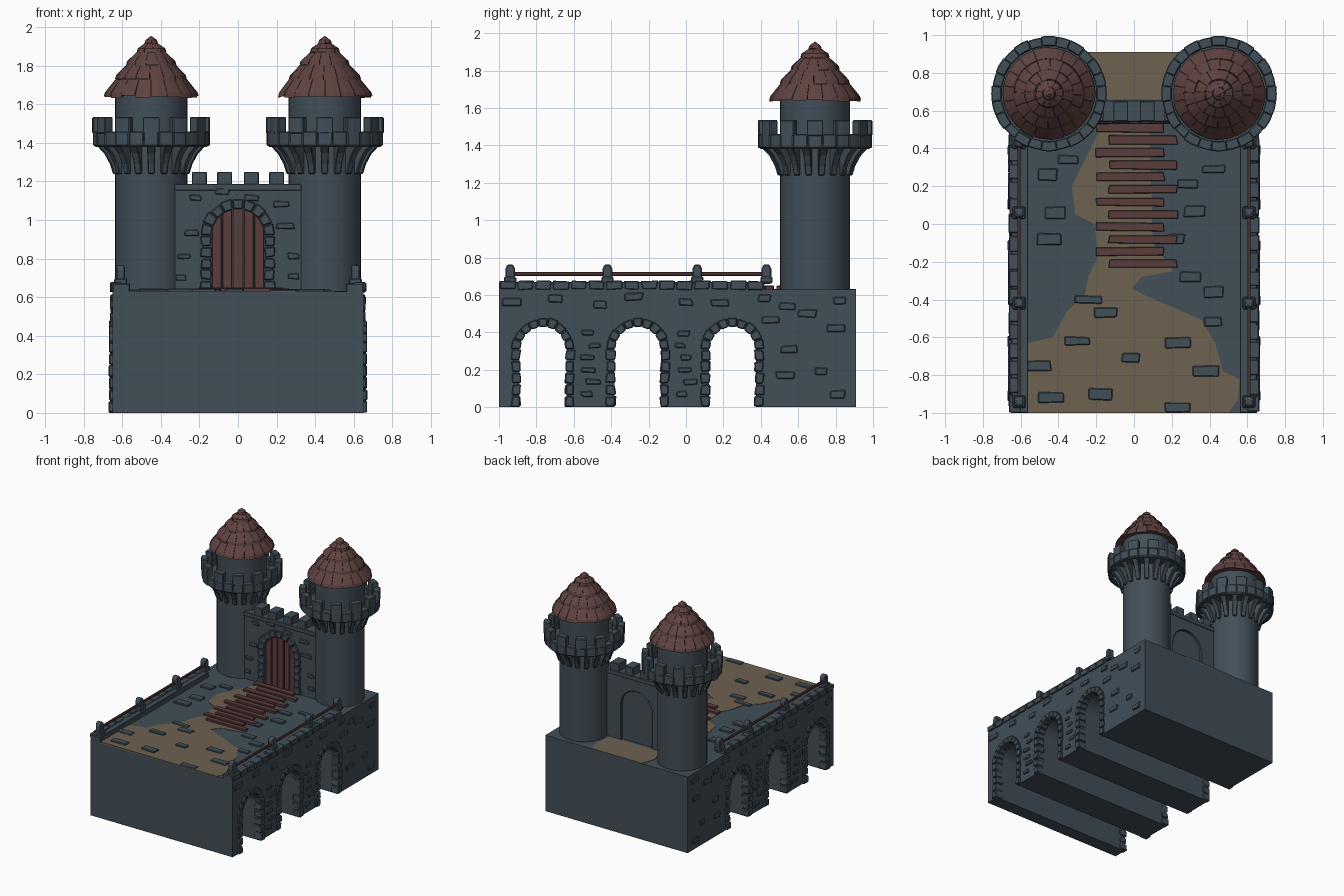
import bpy, bmesh, math, random
from mathutils import Matrix

random.seed(4)
cube = bpy.data.objects.get("Cube")
if cube:
    bpy.data.objects.remove(cube, do_unlink=True)


def material(name, rgb):
    mat = bpy.data.materials.new(name)
    mat.use_nodes = True
    colour = (*rgb, 1)
    mat.diffuse_color = colour
    mat.node_tree.nodes["Principled BSDF"].inputs["Base Color"].default_value = colour
    return mat


stone = material("slate stone", (.054, .077, .097))
sand = material("sandy path", (.155, .122, .082))
tile = material("red brown tile", (.115, .056, .052))
wood = material("dark red wood", (.105, .047, .044))


def finish(name, bm, mat, bevel=0, smooth=False):
    """Turn a bmesh into a named, coloured object."""
    bmesh.ops.recalc_face_normals(bm, faces=bm.faces)
    mesh = bpy.data.meshes.new(name)
    bm.to_mesh(mesh)
    bm.free()
    mesh.materials.append(mat)
    obj = bpy.data.objects.new(name, mesh)
    bpy.context.collection.objects.link(obj)
    if bevel:
        mod = obj.modifiers.new("worn edges", 'BEVEL')
        mod.width, mod.segments = bevel, 1
    if smooth:
        bpy.ops.object.select_all(action='DESELECT')
        obj.select_set(True)
        bpy.context.view_layer.objects.active = obj
        bpy.ops.object.shade_smooth_by_angle()
    return obj


# Frames turn (u, v, depth) into model space
def facing_side(sign):
    return lambda u, v, w: (sign * w, u, v)


def facing_front(u, v, w):
    return (u, w, v)


def facing_up(u, v, w):
    return (u, v, w)


def prism(bm, outline, near, far, frame):
    a = [bm.verts.new(frame(u, v, near)) for u, v in outline]
    b = [bm.verts.new(frame(u, v, far)) for u, v in outline]
    bm.faces.new(a)
    bm.faces.new(b[::-1])
    for i in range(len(a)):
        j = (i + 1) % len(a)
        bm.faces.new((a[i], b[i], b[j], a[j]))


def rect(u, v, width, height):
    w, h = width / 2, height / 2
    return [(u - w, v - h), (u + w, v - h), (u + w, v + h), (u - w, v + h)]


def rough_brick(bm, u, v, width, height, near, far, frame):
    outline = [(a + random.uniform(-.006, .006), b + random.uniform(-.004, .004))
               for a, b in rect(u, v, width, height)]
    prism(bm, outline, near, far + random.uniform(-.003, .003), frame)


def arch_outline(centre, radius, base, spring, steps=14):
    arc = [(centre - radius * math.cos(math.pi * i / steps),
            spring + radius * math.sin(math.pi * i / steps)) for i in range(steps + 1)]
    return [(centre - radius, base)] + arc + [(centre + radius, base)]


def arch_stones(bm, centre, inner, outer, base, spring, near, far, frame, legs, wedges):
    """Blocks up both legs and wedges round the top of an opening."""
    mid, thick, tall = (inner + outer) / 2, outer - inner, (spring - base) / legs
    for i in range(legs):
        for side in (-1, 1):
            rough_brick(bm, centre + side * mid, base + tall * (i + .5),
                        thick, tall - .008, near, far, frame)
    for i in range(wedges):
        a, b = (math.pi * (i + k) / wedges for k in (.04, .96))
        rim = outer + random.uniform(-.005, .005)
        prism(bm, [(centre + r * math.cos(t), spring + r * math.sin(t))
                   for r, t in ((inner, a), (rim, a), (rim, b), (inner, b))], near, far, frame)


def sector(bm, profile, start, end, centre, steps=2):
    """Sweep a (radius, height) profile round a vertical axis."""
    rings = []
    for i in range(steps + 1):
        t = start + (end - start) * i / steps
        rings.append([bm.verts.new((centre[0] + r * math.cos(t),
                                    centre[1] + r * math.sin(t), z)) for r, z in profile])
    for a, b in zip(rings, rings[1:]):
        for i in range(len(profile)):
            j = (i + 1) % len(profile)
            bm.faces.new((a[i], a[j], b[j], b[i]))
    bm.faces.new(rings[0])
    bm.faces.new(rings[-1][::-1])


def cone(bm, low, high, bottom, top, centre, segments=40):
    place = Matrix.Translation((*centre, (bottom + top) / 2))
    bmesh.ops.create_cone(bm, cap_ends=True, segments=segments, radius1=low,
                          radius2=high, depth=top - bottom, matrix=place)


# Bridge body with three arched passages
DECK = .63
ARCHES = (-.765, -.258, .248)
bm = bmesh.new()
outline = [(-1, DECK), (-1, 0)]
for y in ARCHES:
    outline += arch_outline(y, .125, 0, .31)
prism(bm, outline + [(.91, 0), (.91, DECK)], -.652, .652, facing_side(1))
finish("bridge_body", bm, stone)

# Side details: arch stones, wall bricks, curb, posts and rail
wall_bricks = [(-.93, .56), (-.7, .58), (-.46, .55), (-.28, .59), (0, .56), (.18, .56),
               (.42, .58), (.54, .54), (.82, .57), (.65, .5), (.8, .42), (.55, .31),
               (.72, .19), (.53, .17), (.81, .07), (.45, .47)]
for label, sign in (("left", 1), ("right", -1)):
    frame = facing_side(sign)
    bm = bmesh.new()
    for y in ARCHES:
        arch_stones(bm, y, .12, .168, 0, .31, .6, .668, frame, 5, 9)
    finish(label + "_arch_stones", bm, stone, .005)

    bm = bmesh.new()
    for y, z in wall_bricks:
        rough_brick(bm, y, z, random.uniform(.06, .1), .04, .64, .662, frame)
    for pier in (-.51, -.005):
        for i in range(6):
            rough_brick(bm, pier + random.uniform(-.03, .03), .07 + i * .065,
                        random.uniform(.05, .08), .03, .64, .662, frame)
    finish(label + "_wall_bricks", bm, stone, .005)

    bm = bmesh.new()
    prism(bm, rect(-.29, .64, 1.42, .06), .56, .65, frame)
    count = 15
    step = 1.42 / count
    for i in range(count):
        rough_brick(bm, -1 + step * (i + .5), .652, step - .012, .046, .6, .663, frame)
    finish(label + "_curb", bm, stone, .004)

    bm = bmesh.new()
    for y in (-.94, -.42, .06, .43):
        prism(bm, rect(y, .68, .066, .035), .575, .642, frame)
        prism(bm, [(y - .026, .66), (y + .026, .66), (y + .026, .74),
                   (y + .015, .764), (y - .015, .764), (y - .026, .74)], .585, .632, frame)
    finish(label + "_rail_posts", bm, stone, .006)

    bm = bmesh.new()
    prism(bm, rect(-.25, .712, 1.38, .02), .6, .618, frame)
    finish(label + "_rail", bm, wood, .004)

# Sandy path on the deck and a patch behind the gate
bm = bmesh.new()
path = [(-.56, -1), (-.56, -.63), (-.43, -.6), (-.36, -.47), (-.26, -.37), (-.24, -.27),
        (-.19, -.17), (-.21, 0), (-.31, .05), (-.33, .2), (-.24, .38), (-.16, .54),
        (.08, .54), (.1, -.1), (.21, -.25), (.04, -.28), (-.01, -.34), (.06, -.38),
        (.16, -.42), (.36, -.51), (.43, -.63), (.47, -.78), (.56, -.82), (.55, -.93), (.5, -1)]
prism(bm, path, DECK - .01, DECK + .003, facing_up)
prism(bm, [(-.24, .66), (.24, .66), (.26, .8), (.23, .91), (-.23, .91), (-.27, .8)],
      DECK - .01, DECK + .003, facing_up)
finish("sandy_path", bm, sand)

# Paving stones scattered on the deck
paving = [(-.3, -.62), (-.02, -.71), (.23, -.63), (.38, -.78), (-.44, -.92), (-.18, -.9),
          (.23, -.97), (-.24, -.4), (-.15, -.47), (-.45, -.08), (-.42, .06), (-.46, .26),
          (-.35, .34), (.32, .07), (.22, -.08), (.3, -.28), (.42, -.36), (.42, .29),
          (.28, .21), (.42, -.52), (-.5, -.75)]
bm = bmesh.new()
for x, y in paving:
    rough_brick(bm, x, y, random.uniform(.09, .15), random.uniform(.04, .065),
                DECK - .01, DECK + .012, facing_up)
finish("paving_stones", bm, stone, .005)

# Staggered wooden planks leading to the gate
bm = bmesh.new()
for i in range(12):
    x = .047 if i % 2 else -.02
    rough_brick(bm, x, .51 - i * .0655, .36, .046, DECK - .005, DECK + .018, facing_up)
finish("path_planks", bm, wood, .003)

# Gate wall with an arched opening, cap and battlements
bm = bmesh.new()
prism(bm, [(-.335, 1.17), (-.335, .6)] + arch_outline(0, .142, .6, .92)
      + [(.335, .6), (.335, 1.17)], .55, .65, facing_front)
prism(bm, rect(0, 1.17, .66, .035), .54, .655, facing_front)
for side in (-1, 1):
    for x in (.07, .2):
        prism(bm, rect(side * x, 1.21, .078, .08), .545, .65, facing_front)
finish("gate_wall", bm, stone, .004)
bm = bmesh.new()
prism(bm, arch_outline(0, .144, .6, .92), .585, .63, facing_front)
finish("gate_backing", bm, stone)
bm = bmesh.new()
arch_stones(bm, 0, .138, .192, DECK, .92, .58, .53, facing_front, 5, 9)
finish("gate_arch_stones", bm, stone, .005)
bm = bmesh.new()
for x, z in ((.07, 1.13), (.26, .95), (.27, .8), (.22, 1.1), (.28, .69)):
    for side in (-1, 1):
        rough_brick(bm, side * x + random.uniform(-.02, .02), z + random.uniform(-.02, .02),
                    random.uniform(.05, .09), .03, .56, .54, facing_front)
finish("gate_wall_bricks", bm, stone, .004)

# Door planks cut to the arch
bm = bmesh.new()
width = .276 / 5
for i in range(5):
    a = -.138 + i * width + .003
    b = a + width - .006
    tops = [(x, .92 + math.sqrt(max(0, .14 ** 2 - x * x)))
            for x in (b, (a + b) / 2, a)]
    prism(bm, [(a, DECK), (b, DECK)] + tops, .59, .557 + .003 * (i % 2), facing_front)
finish("gate_door", bm, wood, .002)

# Two round towers
TAU = math.tau
for label, x in (("left", .45), ("right", -.45)):
    centre = (x, .69)
    bm = bmesh.new()
    cone(bm, .187, .187, .6, 1.66, centre)
    finish(label + "_tower_shaft", bm, stone, smooth=True)

    # Curved corbels under the gallery
    bm = bmesh.new()
    for i in range(18):
        t = TAU * (i + .5) / 18
        sector(bm, [(.17, 1.24), (.2, 1.24), (.215, 1.29), (.245, 1.345), (.288, 1.39),
                    (.17, 1.39)], t - .085, t + .085, centre)
    finish(label + "_tower_corbels", bm, stone, .004)

    # Gallery floor, parapet stones and merlons
    bm = bmesh.new()
    cone(bm, .295, .295, 1.38, 1.41, centre, 36)
    for i in range(24):
        t = TAU * i / 24
        rim = .303 + random.uniform(-.004, .004)
        sector(bm, [(.25, 1.385), (rim, 1.385), (rim, 1.46), (.25, 1.46)],
               t - .128, t + .128, centre)
    for i in range(12):
        t = TAU * i / 12
        sector(bm, [(.253, 1.45), (.306, 1.45), (.306, 1.535), (.253, 1.535)],
               t - .145, t + .145, centre)
    finish(label + "_tower_gallery", bm, stone, .005)

    # Conical roof in overlapping tiers of shingles
    bm = bmesh.new()
    cone(bm, .225, 0, 1.652, 1.94, centre, 32)
    tiers = [(.245, 1.64), (.187, 1.728), (.13, 1.803), (.078, 1.868), (.036, 1.915), (0, 1.955)]
    for k, count in enumerate((18, 16, 13, 10, 8)):
        (r, z), (r_top, z_top) = tiers[k], tiers[k + 1]
        for i in range(count):
            t = TAU * (i + k * .4) / count
            half = math.pi / count * .97
            drop = random.uniform(-.007, .005)
            sector(bm, [(r - .03, z + drop + .012), (r + drop / 2, z + drop),
                        (r + drop / 2 - .006, z + .022), (r_top, z_top), (r_top - .012, z_top - .02)]
                   if r_top else [(0, z), (r, z + drop), (r - .006, z + .018), (.001, z_top)],
                   t - half, t + half, centre)
    finish(label + "_tower_roof", bm, tile)
